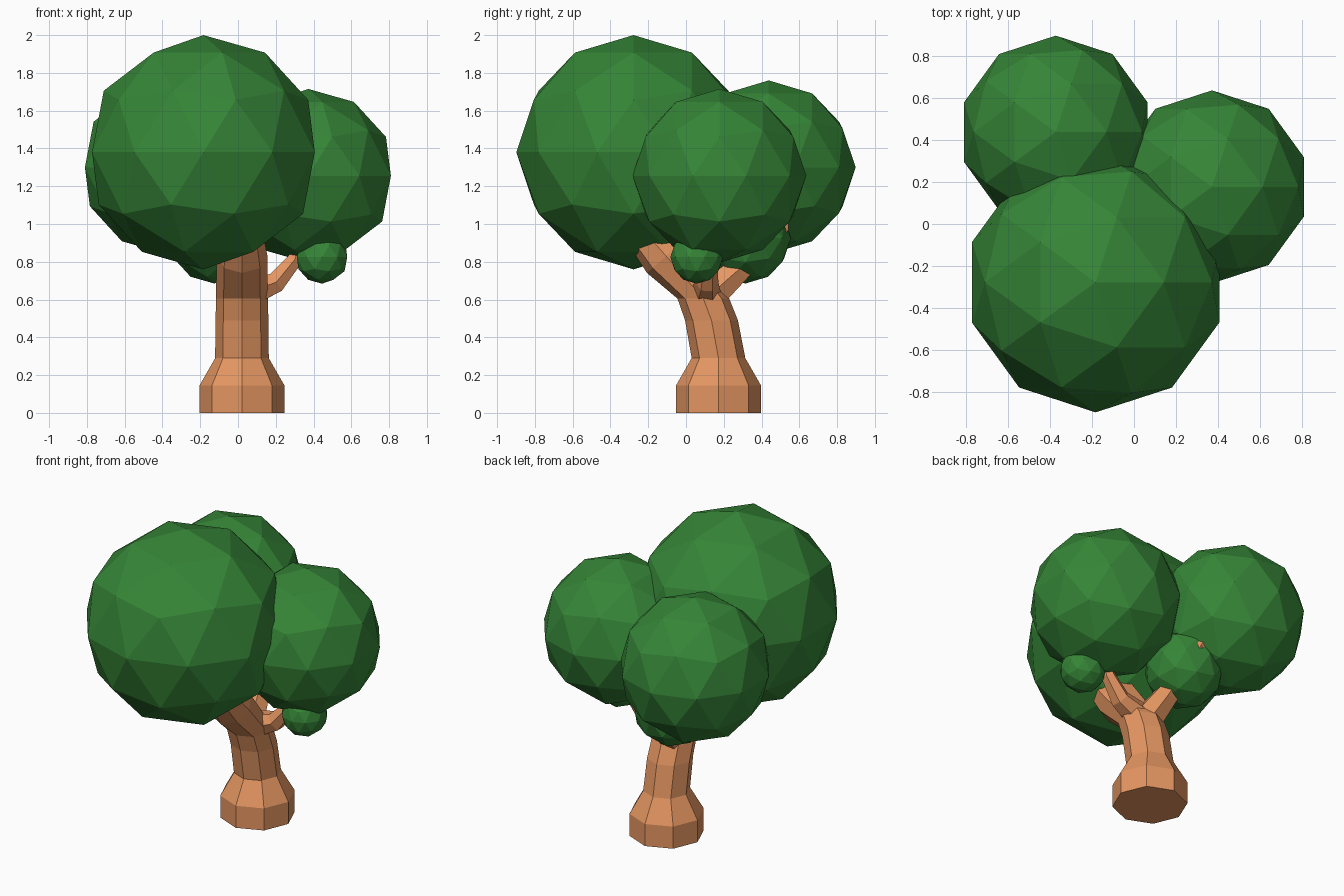
import bpy, bmesh, math
from mathutils import Vector, Matrix

if "Cube" in bpy.data.objects:
    bpy.data.objects.remove(bpy.data.objects["Cube"])


def material(name, color):
    m = bpy.data.materials.new(name)
    m.diffuse_color = color
    m.use_nodes = True
    m.node_tree.nodes["Principled BSDF"].inputs["Base Color"].default_value = m.diffuse_color
    return m


bark = material("bark", (0.78, 0.305, 0.12, 1))
leaf = material("leaf", (0.036, 0.235, 0.038, 1))


def make_object(name, bm, mat):
    bmesh.ops.recalc_face_normals(bm, faces=bm.faces)
    mesh = bpy.data.meshes.new(name)
    bm.to_mesh(mesh)
    bm.free()
    mesh.materials.append(mat)
    obj = bpy.data.objects.new(name, mesh)
    bpy.context.collection.objects.link(obj)


def tube(name, path, sides, side_axis, flat=0):
    """Faceted tube along (x, y, z, radius) points; the first `flat` rings lie level."""
    bm = bmesh.new()
    pts = [Vector(p[:3]) for p in path]
    rings = []
    for i, p in enumerate(path):
        t = Vector((0, 0, 1))
        if i >= flat:
            a = (pts[i] - pts[i - 1]).normalized() if i else Vector()
            b = (pts[i + 1] - pts[i]).normalized() if i + 1 < len(pts) else Vector()
            t = (a + b).normalized()
        u = Vector(side_axis)
        u = (u - t * u.dot(t)).normalized()
        v = t.cross(u)
        angles = [2 * math.pi * k / sides for k in range(sides)]
        rings.append([bm.verts.new(pts[i] + p[3] * (u * math.cos(w) + v * math.sin(w)))
                      for w in angles])
    for lo, hi in zip(rings, rings[1:]):
        for k in range(sides):
            n = (k + 1) % sides
            bm.faces.new((lo[k], lo[n], hi[n], hi[k]))
    bm.faces.new(rings[0])
    bm.faces.new(rings[-1])
    make_object(name, bm, bark)


def foliage(name, center, radius):
    bm = bmesh.new()
    bmesh.ops.create_icosphere(bm, subdivisions=2, radius=radius,
                               matrix=Matrix.Translation(center))
    make_object(name, bm, leaf)


# Trunk with flared foot, bending forward into the front branch
tube("trunk", [(0.021, 0.172, 0, 0.225), (0.021, 0.172, 0.145, 0.225),
               (0.021, 0.172, 0.29, 0.142), (0.021, 0.135, 0.49, 0.14),
               (0.021, 0.092, 0.605, 0.137), (0.021, -0.105, 0.83, 0.135),
               (0.021, -0.22, 0.96, 0.11)], 8, (1, 0, 0), flat=5)

# Side and back branches
tube("right_branch", [(0.06, 0.10, 0.64, 0.085), (0.20, 0.11, 0.69, 0.062),
                      (0.30, 0.12, 0.81, 0.045), (0.35, 0.14, 0.98, 0.035)], 6, (0, 1, 0))
tube("back_branch", [(0.0, 0.11, 0.61, 0.10), (-0.04, 0.27, 0.75, 0.075),
                     (-0.09, 0.50, 0.98, 0.05), (-0.16, 0.51, 1.12, 0.045)], 6, (1, 0, 0))

# Leaf crowns
foliage("front_crown", (-0.183, -0.278, 1.38), 0.62)
foliage("right_crown", (0.372, 0.177, 1.255), 0.46)
foliage("back_left_crown", (-0.373, 0.438, 1.30), 0.46)
foliage("lower_back_crown", (-0.125, 0.315, 0.925), 0.24)
foliage("small_right_crown", (0.445, 0.057, 0.824), 0.14)
